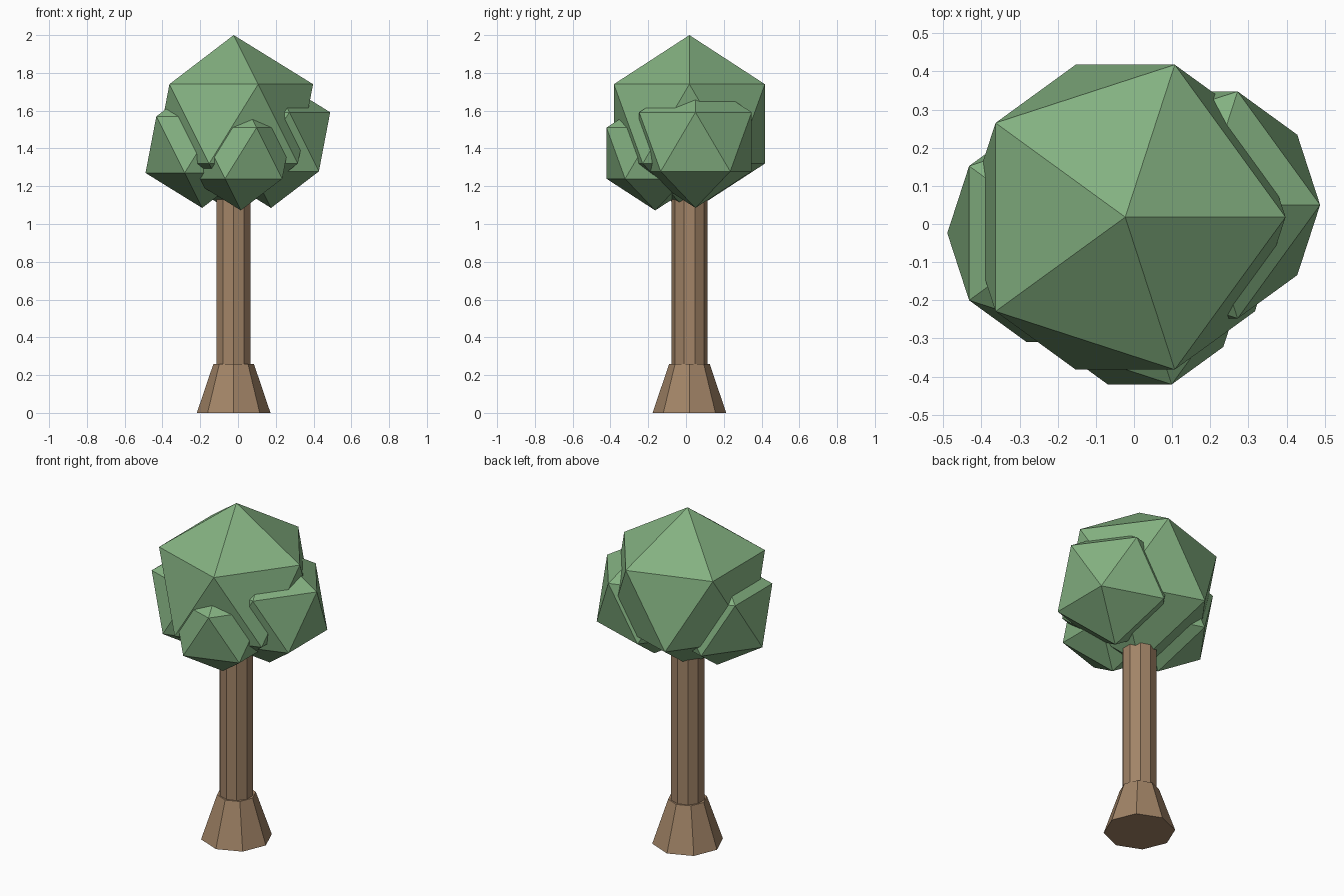
import bpy

# Remove the default cube
cube = bpy.data.objects.get("Cube")
if cube:
    bpy.data.objects.remove(cube, do_unlink=True)


def make_material(name, rgb):
    mat = bpy.data.materials.new(name)
    mat.use_nodes = True
    colour = (*rgb, 1.0)
    mat.diffuse_color = colour
    node = next(n for n in mat.node_tree.nodes if n.type == "BSDF_PRINCIPLED")
    node.inputs["Base Color"].default_value = colour
    return mat


def finish(name, mat):
    obj = bpy.context.object
    obj.name = name
    obj.data.name = name
    obj.data.materials.append(mat)
    bpy.ops.object.shade_flat()
    return obj


def leaf_ball(name, centre, radius):
    bpy.ops.mesh.primitive_ico_sphere_add(
        subdivisions=1, radius=radius, location=centre)
    return finish(name, leaf_green)


def wood_column(name, sides, r_bottom, r_top, z_bottom, z_top):
    bpy.ops.mesh.primitive_cone_add(
        vertices=sides, radius1=r_bottom, radius2=r_top, depth=z_top - z_bottom,
        location=(AXIS_X, AXIS_Y, (z_bottom + z_top) / 2))
    return finish(name, bark_brown)


leaf_green = make_material("leaf green", (0.23, 0.44, 0.22))
bark_brown = make_material("bark brown", (0.36, 0.23, 0.135))

# Shared axis of trunk and crown
AXIS_X, AXIS_Y = -0.023, 0.018

# Trunk with a flared foot
wood_column("trunk_foot", 8, 0.195, 0.107, 0.0, 0.26)
wood_column("trunk", 10, 0.095, 0.095, 0.1, 1.35)

# Crown: one large faceted ball and three lower side clumps
leaf_ball("crown_main", (AXIS_X, AXIS_Y, 1.53), 0.47)
leaf_ball("crown_right_clump", (-0.19, -0.024, 1.42), 0.335)
leaf_ball("crown_left_clump", (0.175, 0.05, 1.435), 0.35)
leaf_ball("crown_front_clump", (0.015, -0.163, 1.375), 0.303)
